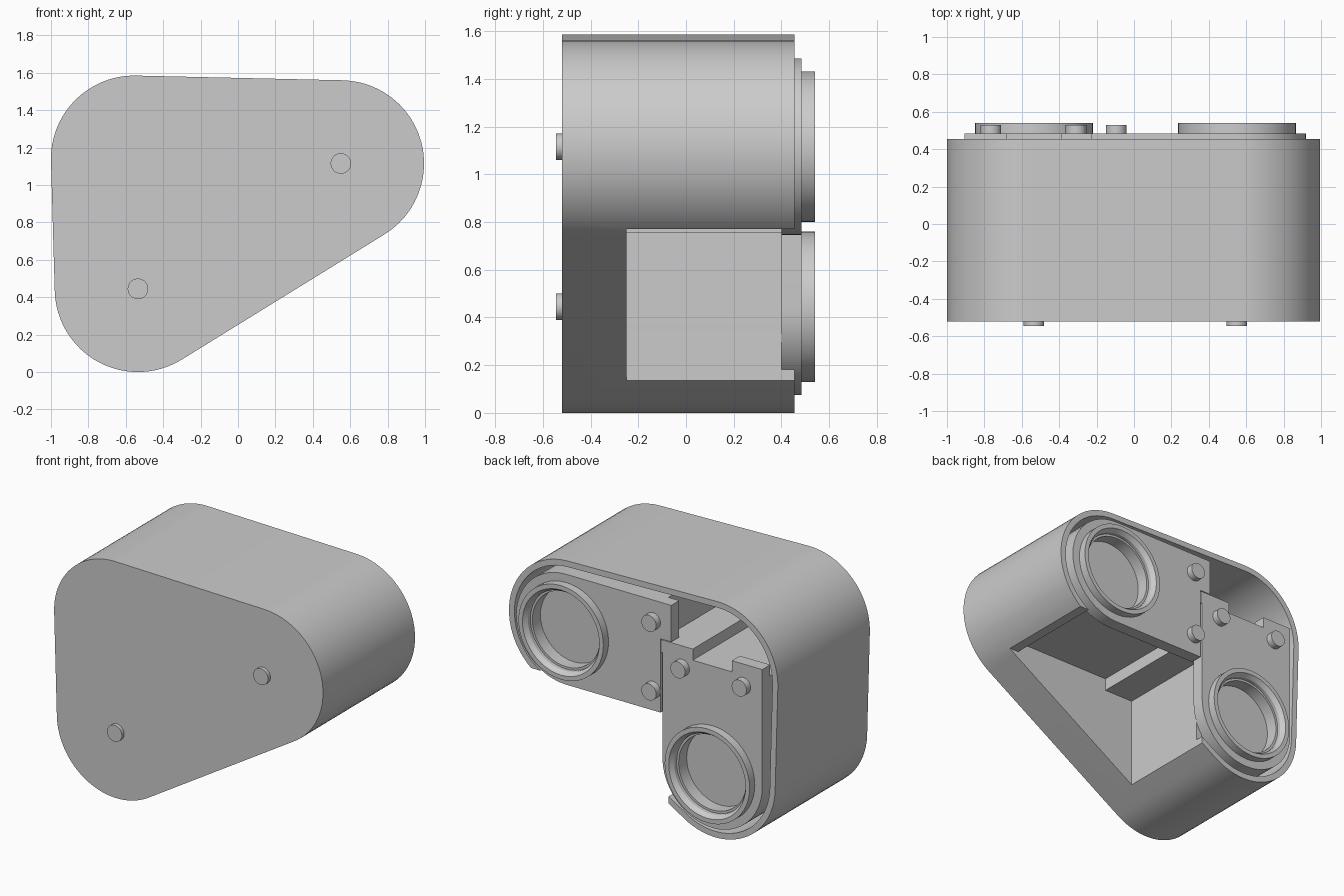
import bpy, bmesh, math

if "Cube" in bpy.data.objects:
    bpy.data.objects.remove(bpy.data.objects["Cube"])

grey = bpy.data.materials.new("plain grey")
grey.use_nodes = True
grey.diffuse_color = (0.6, 0.6, 0.6, 1)
grey.node_tree.nodes["Principled BSDF"].inputs["Base Color"].default_value = (0.6, 0.6, 0.6, 1)

LOW, SIDE, TOP = (-0.535, 0.445), (0.55, 1.115), (-0.555, 1.14)
FLOOR, DECK, PLATE, RIM = -0.48, 0.40, 0.485, 0.455


def arc(centre, radius, start, end, steps=24):
    """Points (x, z) along an arc, angles in degrees."""
    pts = []
    for i in range(steps + 1):
        a = math.radians(start + (end - start) * i / steps)
        pts.append((centre[0] + radius * math.cos(a), centre[1] + radius * math.sin(a)))
    return pts


def finish(name, bm):
    bmesh.ops.remove_doubles(bm, verts=bm.verts, dist=0.0001)
    bmesh.ops.recalc_face_normals(bm, faces=bm.faces)
    mesh = bpy.data.meshes.new(name)
    bm.to_mesh(mesh)
    bm.free()
    mesh.materials.append(grey)
    obj = bpy.data.objects.new(name, mesh)
    bpy.context.collection.objects.link(obj)
    return obj


def prism(name, pts, y0, y1):
    """Extrude an (x, z) outline along y."""
    bm = bmesh.new()
    face = bm.faces.new([bm.verts.new((x, y0, z)) for x, z in pts])
    out = bmesh.ops.extrude_face_region(bm, geom=[face])
    moved = [v for v in out["geom"] if isinstance(v, bmesh.types.BMVert)]
    bmesh.ops.translate(bm, verts=moved, vec=(0, y1 - y0, 0))
    return finish(name, bm)


def box(name, x0, x1, y0, y1, z0, z1):
    return prism(name, [(x0, z0), (x1, z0), (x1, z1), (x0, z1)], y0, y1)


def disc(name, centre, radius, y0, y1, steps=32):
    return prism(name, arc(centre, radius, 0, 360, steps)[:-1], y0, y1)


def lathe(name, centre, profile, steps=48):
    """Turn a closed (radius, y) profile about the y direction."""
    bm = bmesh.new()
    loops = []
    for i in range(steps):
        a = math.tau * i / steps
        loops.append([bm.verts.new((centre[0] + r * math.cos(a), y, centre[1] + r * math.sin(a)))
                      for r, y in profile])
    n = len(profile)
    for i in range(steps):
        a, b = loops[i], loops[(i + 1) % steps]
        for j in range(n):
            k = (j + 1) % n
            bm.faces.new((a[j], a[k], b[k], b[j]))
    return finish(name, bm)


def cut(obj, cutter):
    cutter.hide_render = True
    mod = obj.modifiers.new("cut", "BOOLEAN")
    mod.operation = "DIFFERENCE"
    mod.solver = "EXACT"
    mod.object = cutter
    bpy.context.view_layer.objects.active = obj
    bpy.ops.object.modifier_apply(modifier=mod.name)
    bpy.data.objects.remove(cutter)


def smooth(obj):
    bpy.ops.object.select_all(action="DESELECT")
    obj.select_set(True)
    bpy.context.view_layer.objects.active = obj
    bpy.ops.object.shade_smooth_by_angle(angle=math.radians(30))


def hull(radius):
    """Rounded triangle around the three corner centres."""
    return (arc(LOW, radius, 181.5, 301.7) + arc(SIDE, radius, -58.3, 88.7)
            + arc(TOP, radius, 88.7, 181.5))


# Outer shell, open at the back, with a notch in the sloping side
shell = prism("shell", hull(0.445), -0.52, RIM)
cut(shell, prism("cavity_cutter", hull(0.405), FLOOR, 0.6))
cut(shell, box("notch_cutter", -0.19, 1.2, -0.25, 0.6, -0.2, 0.77))
parts = [shell]

# Inner blocks filling the lower and side arms
low_arm = arc(LOW, 0.37, 180, 360) + [(-0.165, 1.16), (-0.905, 1.16)]
side_arm = arc(SIDE, 0.37, -90, 90) + [(-0.15, 1.485), (-0.15, 0.745)]
parts.append(prism("lower_block", [(min(x, -0.19), z) for x, z in low_arm], FLOOR, DECK))
parts.append(prism("side_block", [(x, max(z, 0.84)) for x, z in side_arm], FLOOR, DECK))

# Notch lining: floor, upright wall, ceiling and stepped corner
parts.append(prism("notch_floor", [(-0.2, 0.165), (0.78, 0.77), (0.85, 0.85), (-0.2, 0.85)], FLOOR, -0.25))
parts.append(box("notch_wall", -0.23, -0.19, FLOOR, DECK, 0.16, 1.1))
parts.append(box("notch_ceiling", -0.19, 0.84, FLOOR, DECK, 0.84, 0.88))
parts.append(box("notch_step", -0.2, 0.03, FLOOR, DECK, 0.755, 1.0))

# Back plates with round openings and collars
for label, outline, centre in (("lower", low_arm, LOW), ("side", side_arm, SIDE)):
    plate = prism(label + "_plate", outline, DECK, PLATE)
    cut(plate, disc("hole_cutter", centre, 0.25, DECK - 0.1, PLATE + 0.1, 48))
    parts.append(plate)
    parts.append(lathe(label + "_collar", centre,
                       [(0.315, 0.47), (0.315, 0.54), (0.285, 0.54), (0.265, 0.51), (0.265, 0.47)]))
    parts.append(disc(label + "_front_peg", centre, 0.055, -0.545, -0.51))

# Plate tabs and the beam beside the open corner
parts.append(box("side_tab", -0.23, -0.15, DECK, PLATE, 1.24, 1.485))
parts.append(box("lower_tab", -0.905, -0.68, DECK, PLATE, 1.15, 1.235))
parts.append(box("corner_beam", -0.39, -0.155, FLOOR, PLATE, 1.15, 1.235))

# Pegs on the back plates
for i, spot in enumerate([(-0.095, 1.345), (-0.095, 0.885), (-0.31, 1.09), (-0.765, 1.09)]):
    parts.append(disc("back_peg_%d" % (i + 1), spot, 0.055, 0.47, 0.53))

for part in parts:
    smooth(part)
